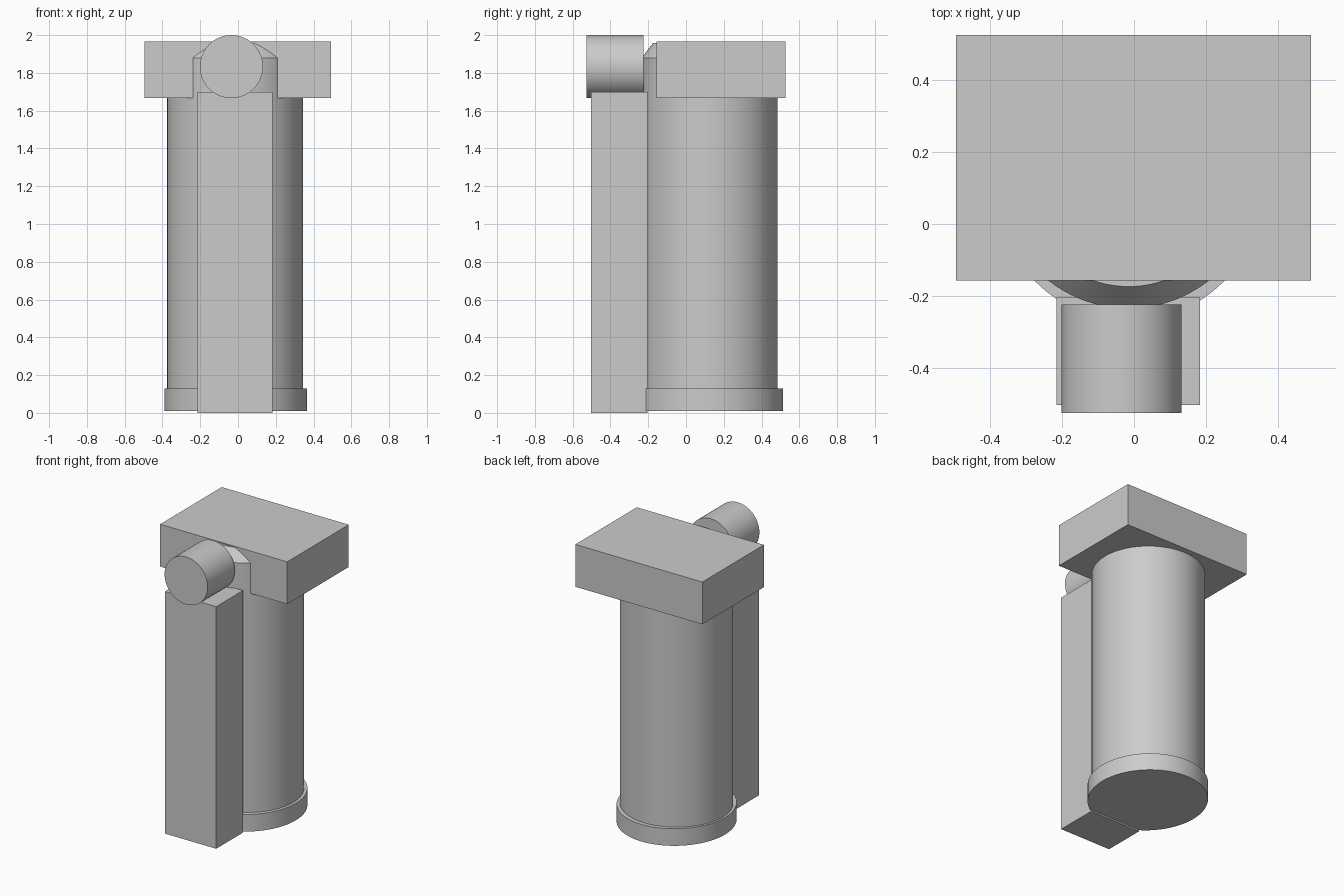
import bpy, bmesh, math
from mathutils import Matrix

if "Cube" in bpy.data.objects:
    bpy.data.objects.remove(bpy.data.objects["Cube"])

grey = bpy.data.materials.new("plain grey")
grey.diffuse_color = (0.6, 0.6, 0.6, 1)
grey.use_nodes = True
grey.node_tree.nodes["Principled BSDF"].inputs["Base Color"].default_value = grey.diffuse_color


def finish(name, bm, smooth=False):
    bmesh.ops.recalc_face_normals(bm, faces=bm.faces)
    mesh = bpy.data.meshes.new(name)
    bm.to_mesh(mesh)
    bm.free()
    mesh.materials.append(grey)
    ob = bpy.data.objects.new(name, mesh)
    bpy.context.collection.objects.link(ob)
    if smooth:
        bpy.ops.object.select_all(action='DESELECT')
        bpy.context.view_layer.objects.active = ob
        ob.select_set(True)
        bpy.ops.object.shade_smooth_by_angle(angle=math.radians(30))
    return ob


def box(name, x0, x1, y0, y1, z0, z1):
    bm = bmesh.new()
    m = Matrix.Translation(((x0 + x1) / 2, (y0 + y1) / 2, (z0 + z1) / 2))
    m = m @ Matrix.Diagonal((x1 - x0, y1 - y0, z1 - z0, 1))
    bmesh.ops.create_cube(bm, size=1, matrix=m)
    finish(name, bm)


def round_part(name, cx, cy, profile, squash=1.0, n=96):
    """Stack of (radius, z) rings, capped at both ends."""
    bm = bmesh.new()
    rings = [[bm.verts.new((cx + r * math.cos(2 * math.pi * i / n),
                            cy + squash * r * math.sin(2 * math.pi * i / n), z))
              for i in range(n)] for r, z in profile]
    for a, b in zip(rings, rings[1:]):
        for i in range(n):
            j = (i + 1) % n
            bm.faces.new((a[i], a[j], b[j], b[i]))
    bm.faces.new(rings[0][::-1])
    bm.faces.new(rings[-1])
    finish(name, bm, True)


# Main column with bevelled top reaching into the head
round_part("column", -0.015, 0.125, [(0.36, 0.02), (0.36, 1.88), (0.299, 1.958)])

# Foot collar, slightly wider than the column
round_part("foot_collar", -0.0125, 0.122, [(0.377, 0.01), (0.377, 0.13)], 1.04)

# Rectangular post along the front of the column
box("front_post", -0.215, 0.183, -0.503, -0.205, 0.0, 1.70)

# Wide rectangular head
box("head_block", -0.495, 0.492, -0.157, 0.526, 1.668, 1.965)

# Horizontal drum resting on the front post
bm = bmesh.new()
bmesh.ops.create_cone(bm, cap_ends=True, segments=64, radius1=0.167, radius2=0.167, depth=0.302,
                      matrix=Matrix.Translation((-0.035, -0.375, 1.833)) @ Matrix.Rotation(math.pi / 2, 4, 'X'))
finish("front_drum", bm, True)
